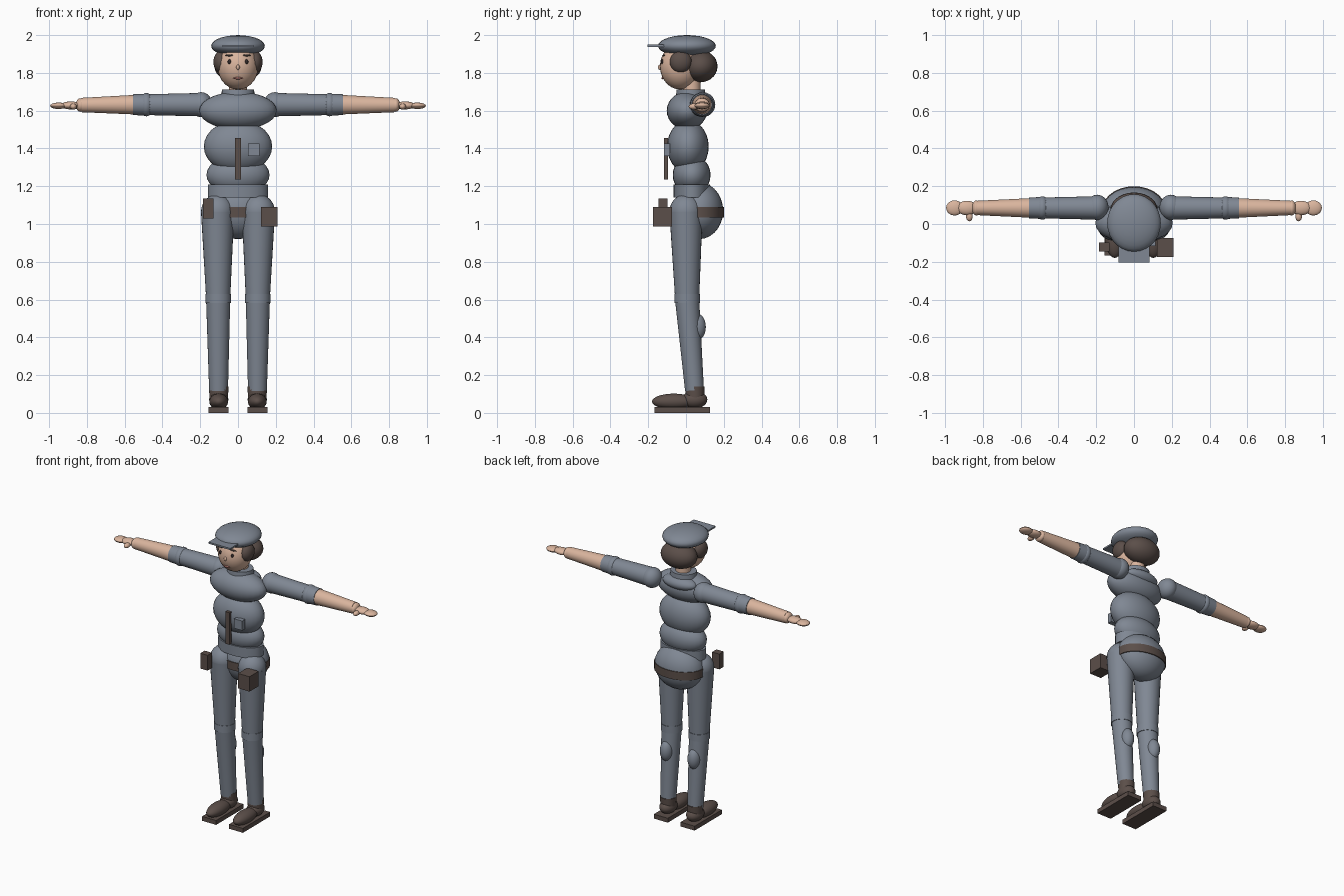
import bpy, bmesh, math
from mathutils import Matrix, Vector

if "Cube" in bpy.data.objects:
    bpy.data.objects.remove(bpy.data.objects["Cube"])


def material(name, rgb):
    m = bpy.data.materials.new(name)
    m.diffuse_color = (*rgb, 1)
    m.use_nodes = True
    m.node_tree.nodes["Principled BSDF"].inputs["Base Color"].default_value = m.diffuse_color
    return m


CLOTH = material("grey blue cloth", (0.215, 0.245, 0.295))
SKIN = material("skin", (0.70, 0.46, 0.34))
BROWN = material("dark brown", (0.105, 0.077, 0.067))
DARK = material("eye dark", (0.035, 0.025, 0.025))
LIP = material("lip", (0.46, 0.19, 0.16))


def finish(name, bm, mat, smooth=True):
    mesh = bpy.data.meshes.new(name)
    bm.to_mesh(mesh)
    bm.free()
    ob = bpy.data.objects.new(name, mesh)
    bpy.context.collection.objects.link(ob)
    mesh.materials.append(mat)
    if smooth:
        bpy.ops.object.select_all(action='DESELECT')
        ob.select_set(True)
        bpy.context.view_layer.objects.active = ob
        bpy.ops.object.shade_smooth_by_angle(angle=math.radians(40))
    return ob


def ball(name, loc, radii, mat, seg=28):
    bm = bmesh.new()
    bmesh.ops.create_uvsphere(bm, u_segments=seg, v_segments=seg // 2, radius=1,
                              matrix=Matrix.Translation(loc) @ Matrix.Diagonal((*radii, 1)))
    return finish(name, bm, mat)


def limb(name, a, b, r1, r2, mat, squash=1.0):
    """Tapered cylinder from a to b; squash scales its depth."""
    a, b = Vector(a), Vector(b)
    d = b - a
    bm = bmesh.new()
    bmesh.ops.create_cone(bm, cap_ends=True, segments=28, radius1=r1, radius2=r2, depth=d.length,
                          matrix=Matrix.Translation((a + b) / 2) @ d.to_track_quat('Z', 'X').to_matrix().to_4x4())
    mid = (a.y + b.y) / 2
    for v in bm.verts:
        v.co.y = mid + (v.co.y - mid) * squash
    return finish(name, bm, mat)


def box(name, lo, hi, mat):
    lo, hi = Vector(lo), Vector(hi)
    bm = bmesh.new()
    bmesh.ops.create_cube(bm, size=1, matrix=Matrix.Translation((lo + hi) / 2) @ Matrix.Diagonal((*(hi - lo), 1)))
    return finish(name, bm, mat, False)


# Head, hair and cap
ball("head", (0, -0.03, 1.835), (0.108, 0.108, 0.123), SKIN)
ball("back_hair", (0, 0.075, 1.835), (0.125, 0.092, 0.085), BROWN)
ball("cap", (0, 0.005, 1.943), (0.142, 0.153, 0.057), CLOTH)
box("cap_brim", (-0.083, -0.203, 1.938), (0.083, -0.09, 1.949), CLOTH)
limb("neck", (0, 0.03, 1.68), (0, 0.03, 1.80), 0.048, 0.045, SKIN)

# Face
ball("nose", (0, -0.138, 1.83), (0.010, 0.011, 0.014), SKIN, 12)
ball("mouth", (0, -0.124, 1.772), (0.028, 0.007, 0.006), LIP, 12)

# Torso
limb("collar", (0, 0.025, 1.66), (0, 0.025, 1.713), 0.09, 0.085, CLOTH, 0.88)
ball("chest", (0, 0.005, 1.60), (0.205, 0.107, 0.10), CLOTH)
ball("upper_back", (0, 0.065, 1.645), (0.125, 0.065, 0.045), CLOTH)
ball("belly", (0, 0.01, 1.41), (0.181, 0.11, 0.14), CLOTH)
ball("waist", (0, 0.03, 1.26), (0.167, 0.10, 0.105), CLOTH)
limb("jacket_hem", (0, 0.03, 1.14), (0, 0.03, 1.21), 0.16, 0.16, CLOTH, 0.6)
ball("hips", (0, 0.07, 1.07), (0.17, 0.127, 0.15), CLOTH)
limb("belt", (0, 0.07, 1.035), (0, 0.07, 1.09), 0.171, 0.171, BROWN, 0.76)

# Chest strip, pocket and belt pouches
box("front_strip", (-0.015, -0.116, 1.235), (0.015, -0.094, 1.455), BROWN)
box("chest_pocket", (0.052, -0.117, 1.36), (0.114, -0.085, 1.425), CLOTH)
box("small_pouch", (-0.185, -0.145, 1.03), (-0.13, -0.098, 1.135), BROWN)
box("large_pouch", (0.123, -0.175, 0.988), (0.21, -0.075, 1.09), BROWN)

for s, side in ((-1, "right"), (1, "left")):
    # Side hair, eyes and brows
    ball(side + "_side_hair", (s * 0.09, -0.028, 1.858), (0.040, 0.058, 0.058), BROWN)
    ball(side + "_eye", (s * 0.046, -0.126, 1.86), (0.009, 0.007, 0.013), DARK, 12)
    ball(side + "_brow", (s * 0.046, -0.118, 1.893), (0.024, 0.006, 0.005), BROWN, 12)

    # Arm and sleeve
    y, z = 0.085, 1.632
    ball(side + "_shoulder", (s * 0.195, y + 0.003, z), (0.06, 0.067, 0.066), CLOTH)
    limb(side + "_upper_arm", (s * 0.19, y, z), (s * 0.49, y, z), 0.062, 0.055, CLOTH)
    ball(side + "_elbow", (s * 0.485, y, z), (0.04, 0.062, 0.062), CLOTH)
    limb(side + "_sleeve_cuff", (s * 0.49, y, z), (s * 0.555, y, z), 0.058, 0.055, CLOTH)
    limb(side + "_forearm", (s * 0.54, y, z), (s * 0.83, y, z - 0.002), 0.052, 0.038, SKIN)

    # Hand
    ball(side + "_wrist", (s * 0.835, y, z - 0.002), (0.024, 0.040, 0.036), SKIN, 20)
    ball(side + "_palm", (s * 0.885, y, z - 0.004), (0.055, 0.038, 0.021), SKIN, 20)
    ball(side + "_fingers", (s * 0.95, y, z - 0.006), (0.045, 0.040, 0.017), SKIN, 20)
    ball(side + "_thumb", (s * 0.872, 0.042, z - 0.010), (0.018, 0.028, 0.016), SKIN, 16)

    # Leg
    x = s * 0.105
    ball(side + "_hip", (s * 0.108, 0.0, 1.065), (0.088, 0.088, 0.092), CLOTH)
    limb(side + "_thigh", (s * 0.108, 0.0, 1.065), (x, 0.006, 0.61), 0.088, 0.064, CLOTH)
    ball(side + "_knee", (x, 0.006, 0.61), (0.064, 0.064, 0.05), CLOTH)
    limb(side + "_knee_band", (x, 0.006, 0.582), (x, 0.006, 0.63), 0.068, 0.068, CLOTH)
    limb(side + "_shin", (x, 0.006, 0.60), (s * 0.103, 0.045, 0.12), 0.064, 0.050, CLOTH)
    ball(side + "_calf", (x, 0.06, 0.455), (0.042, 0.045, 0.07), CLOTH)

    # Shoe
    x = s * 0.102
    limb(side + "_ankle", (x, 0.047, 0.06), (x, 0.047, 0.14), 0.048, 0.052, BROWN)
    ball(side + "_heel", (x, 0.045, 0.07), (0.051, 0.068, 0.046), BROWN)
    ball(side + "_toe", (x, -0.065, 0.06), (0.050, 0.115, 0.042), BROWN)
    box(side + "_sole", (x - 0.053, -0.168, 0.0), (x + 0.053, 0.128, 0.03), BROWN)
